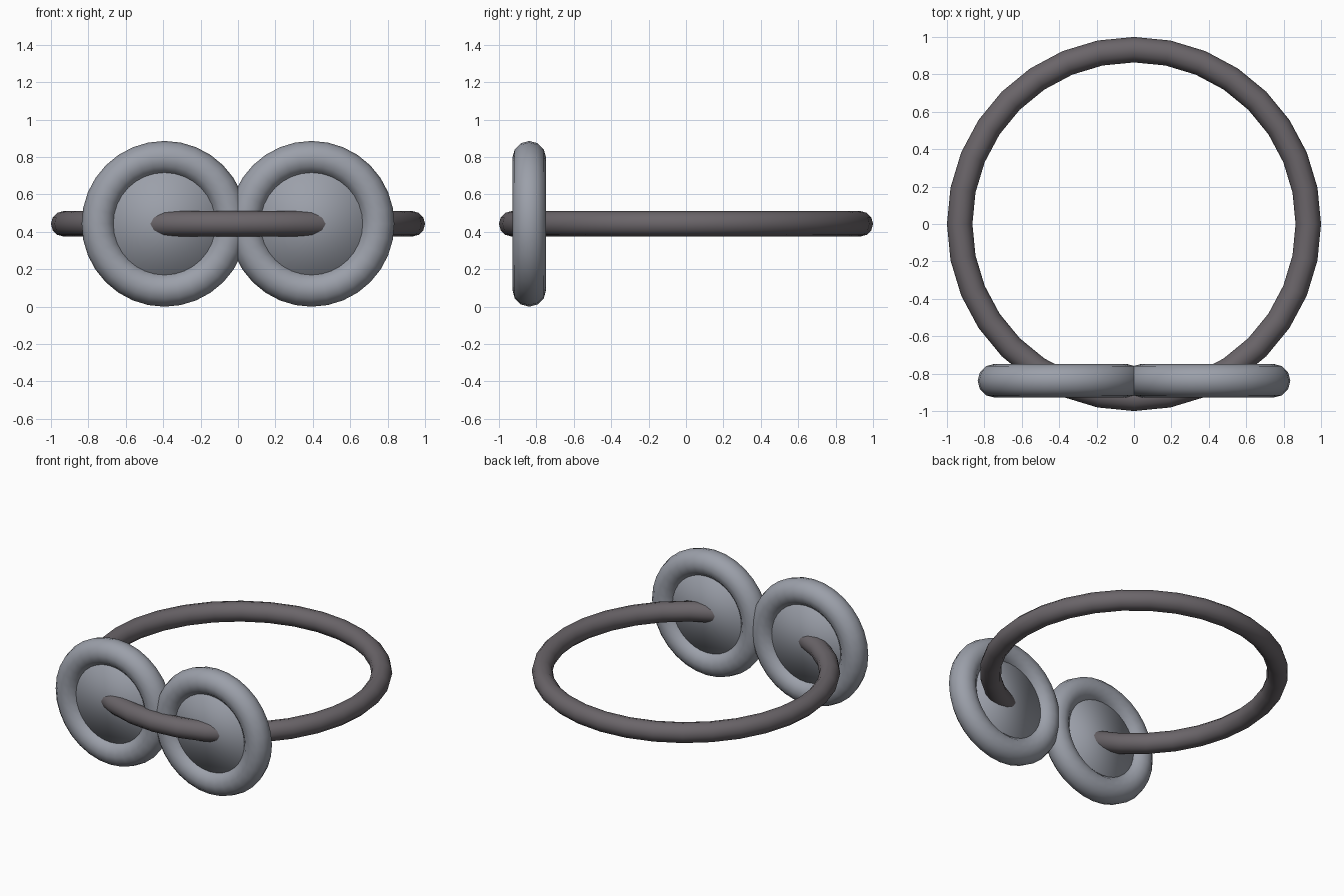
import bpy
from math import pi

cube = bpy.data.objects.get("Cube")
if cube:
    bpy.data.objects.remove(cube, do_unlink=True)

MID_Z = 0.443
DISC_X, DISC_Y = 0.393, -0.838


def material(name, colour):
    mat = bpy.data.materials.new(name)
    mat.use_nodes = True
    mat.diffuse_color = (*colour, 1)
    mat.node_tree.nodes["Principled BSDF"].inputs["Base Color"].default_value = (*colour, 1)
    return mat


def finish(name, mat):
    obj = bpy.context.object
    obj.name = name
    obj.data.materials.append(mat)
    bpy.ops.object.shade_smooth()
    return obj


dark_metal = material("dark metal", (0.145, 0.13, 0.142))
pale_metal = material("pale metal", (0.33, 0.35, 0.40))

# Band
bpy.ops.mesh.primitive_torus_add(major_radius=0.932, minor_radius=0.068,
                                 major_segments=32, minor_segments=12,
                                 location=(0, 0, MID_Z))
finish("band", dark_metal)

# Pair of round plates with thick rims, threaded by the band
for side, x in (("left", DISC_X), ("right", -DISC_X)):
    place = dict(location=(x, DISC_Y, MID_Z), rotation=(pi / 2, 0, 0))
    bpy.ops.mesh.primitive_torus_add(major_radius=0.353, minor_radius=0.09,
                                     major_segments=32, minor_segments=12, **place)
    finish(side + "_rim", pale_metal)
    bpy.ops.mesh.primitive_cylinder_add(vertices=32, radius=0.353, depth=0.08, **place)
    finish(side + "_plate", pale_metal)
